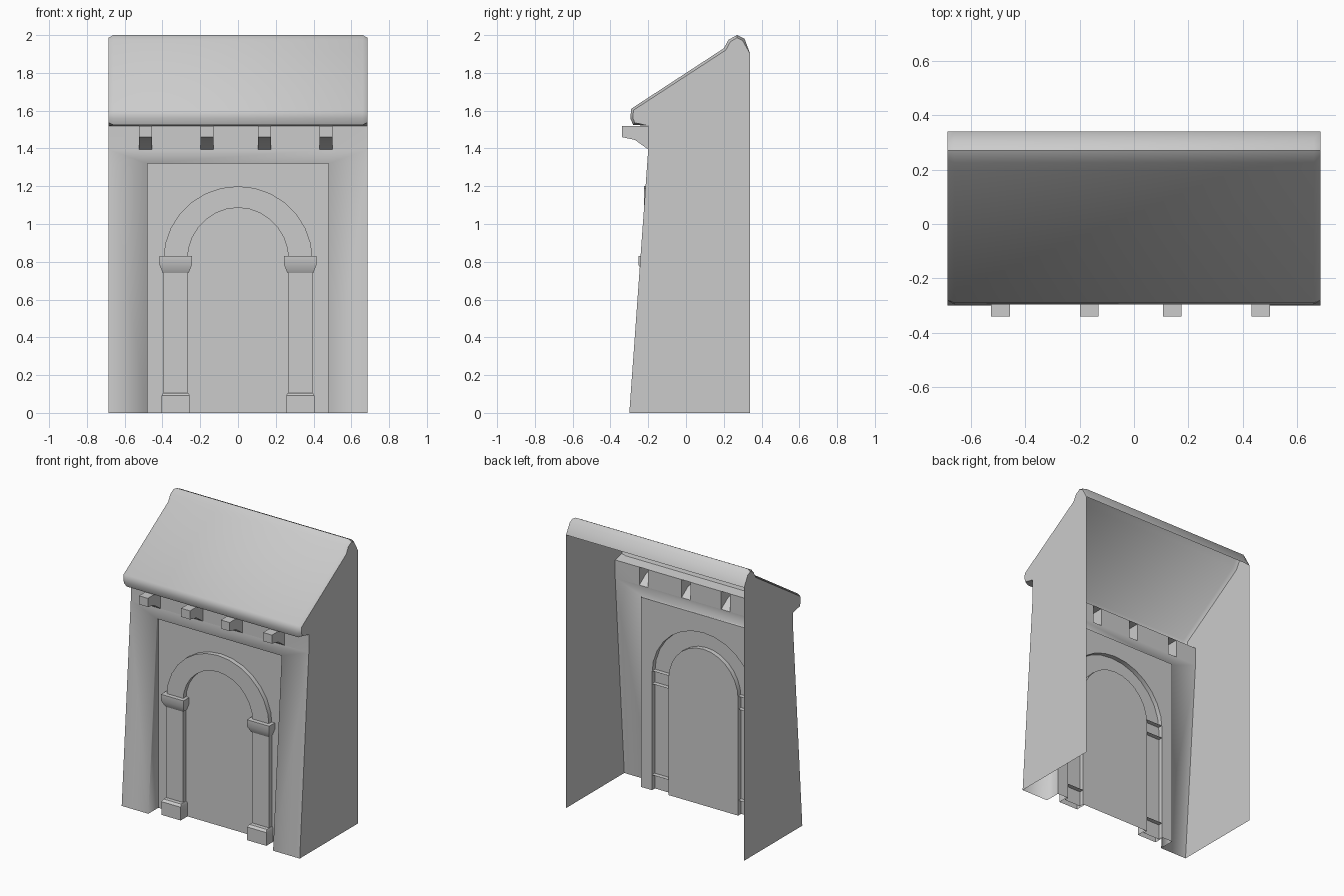
import bpy, bmesh, math
from mathutils import Vector

cube = bpy.data.objects.get("Cube")
if cube:
    bpy.data.objects.remove(cube, do_unlink=True)

stone = bpy.data.materials.new("pale grey stone")
stone.use_nodes = True
grey = (0.6, 0.6, 0.6, 1)
stone.diffuse_color = grey
stone.node_tree.nodes["Principled BSDF"].inputs["Base Color"].default_value = grey

HALF, BACK, PANEL = 0.685, 0.34, -0.19
OPEN, LINTEL, CORBEL_Z, TOP = 0.48, 1.32, 1.395, 1.52
FRONT, UP, DOWN = Vector((0, -1, 0)), Vector((0, 0, 1)), Vector((0, 0, -1))
RIGHT = Vector((1, 0, 0))


def shell(name, faces, angle=30):
    """Open surface from (corner points, facing direction) pairs."""
    bm = bmesh.new()
    for pts, facing in faces:
        face = bm.faces.new([bm.verts.new(p) for p in pts])
        face.normal_update()
        if face.normal.dot(facing) < 0:
            face.normal_flip()
    bmesh.ops.remove_doubles(bm, verts=bm.verts, dist=0.0005)
    mesh = bpy.data.meshes.new(name)
    bm.to_mesh(mesh)
    bm.free()
    mesh.materials.append(stone)
    obj = bpy.data.objects.new(name, mesh)
    bpy.context.collection.objects.link(obj)
    bpy.ops.object.select_all(action='DESELECT')
    obj.select_set(True)
    bpy.context.view_layer.objects.active = obj
    bpy.ops.object.shade_smooth_by_angle(angle=math.radians(angle))
    return obj


def wall_y(z):
    return -0.3 + 0.1 * min(z / CORBEL_Z, 1)


def wall_quad(x0, x1, z0, z1):
    a, b = wall_y(z0), wall_y(z1)
    return [(x0, a, z0), (x1, a, z0), (x1, b, z1), (x0, b, z1)], FRONT


# Battered front wall with gaps behind the corbels
corbel_xs = (-0.49, -0.165, 0.14, 0.465)
corbel_half = 0.034
faces = [wall_quad(-OPEN, OPEN, LINTEL, CORBEL_Z)]
for s in (-1, 1):
    faces.append(wall_quad(s * OPEN, s * HALF, 0, LINTEL))
    faces.append(wall_quad(s * OPEN, s * HALF, LINTEL, CORBEL_Z))
    # jamb of the recess
    faces.append(([(s * OPEN, wall_y(0), 0), (s * OPEN, PANEL, 0),
                   (s * OPEN, PANEL, LINTEL), (s * OPEN, wall_y(LINTEL), LINTEL)], -s * RIGHT))
faces.append(([(-OPEN, wall_y(LINTEL), LINTEL), (OPEN, wall_y(LINTEL), LINTEL),
               (OPEN, PANEL, LINTEL), (-OPEN, PANEL, LINTEL)], DOWN))
edges = [-HALF] + [x + d for x in corbel_xs for d in (-corbel_half, corbel_half)] + [HALF]
for x0, x1 in zip(edges[::2], edges[1::2]):
    faces.append(wall_quad(x0, x1, CORBEL_Z, TOP))
shell("front_wall", faces, 100)

# Side walls
for s, side in ((-1, "right"), (1, "left")):
    outline = [(wall_y(0), 0), (wall_y(CORBEL_Z), CORBEL_Z), (wall_y(TOP), TOP), (BACK, TOP), (BACK, 0)]
    shell(side + "_side_wall", [([(s * HALF, y, z) for y, z in outline], s * RIGHT)])

# Roof: eave, slope and rounded ridge, with softened ends and gables
roof = [Vector(p) for p in ((-0.2, 1.52), (-0.28, 1.525), (-0.295, 1.56), (-0.29, 1.61), (0.2, 1.93),
                            (0.225, 1.975), (0.27, 2.0), (0.31, 1.98), (0.34, 1.9))]


def outward(a, b):
    d = (b - a).normalized()
    return Vector((-d.y, d.x))


inset = [roof[0]]
for a, b, c in zip(roof, roof[1:], roof[2:]):
    inset.append(b - 0.014 * (outward(a, b) + outward(b, c)).normalized())
inset.append(roof[-1])
stations = [(-HALF, inset), (-0.66, roof), (0.66, roof), (HALF, inset)]
faces = []
for (x0, p), (x1, q) in zip(stations, stations[1:]):
    for i in range(len(roof) - 1):
        n = outward(roof[i], roof[i + 1])
        quad = [(x0, *p[i]), (x0, *p[i + 1]), (x1, *q[i + 1]), (x1, *q[i])]
        if i in (0, len(roof) - 2):
            quad = [v for k, v in enumerate(quad) if v not in quad[:k]]
        faces.append((quad, Vector((0, n.x, n.y))))
for s in (-1, 1):
    gable = [(s * HALF, *p) for p in inset] + [(s * HALF, BACK, TOP)]
    faces.append((gable, s * RIGHT))
shell("roof", faces, 50)

# Corbels under the eave, open at the back
profile = [(-0.2, TOP), (-0.34, TOP), (-0.34, 1.46), (-0.27, 1.445), (-0.2, CORBEL_Z)]
for i, cx in enumerate(corbel_xs):
    a, b = cx - corbel_half, cx + corbel_half
    faces = [([(x, y, z) for y, z in profile], d) for x, d in ((a, -RIGHT), (b, RIGHT))]
    for k, (p, q) in enumerate(zip(profile, profile[1:])):
        facing = (UP, FRONT, DOWN, DOWN)[k]
        faces.append(([(a, *p), (b, *p), (b, *q), (a, *q)], facing))
    shell(f"corbel_{i + 1}", faces)

# Arch and column shafts: one raised band, hollow behind
INNER, OUTER, SPRING, BAND = 0.268, 0.395, 0.81, -0.222


def arch_path(r, segments=14):
    top = [(-r * math.cos(math.pi * i / segments), SPRING + (r + (0.008 if r < 0.3 else -0.005))
            * math.sin(math.pi * i / segments)) for i in range(segments + 1)]
    return [(-r, 0)] + top + [(r, 0)]


inner, outer = arch_path(INNER), arch_path(OUTER)
faces = []
for i in range(len(inner) - 1):
    (ax, az), (bx, bz) = inner[i], inner[i + 1]
    (cx, cz), (dx, dz) = outer[i], outer[i + 1]
    out = Vector((az - bz, 0, bx - ax))
    faces.append(([(ax, BAND, az), (bx, BAND, bz), (dx, BAND, dz), (cx, BAND, cz)], FRONT))
    faces.append(([(ax, BAND, az), (bx, BAND, bz), (bx, PANEL, bz), (ax, PANEL, az)], -out))
    faces.append(([(cx, BAND, cz), (dx, BAND, dz), (dx, PANEL, dz), (cx, PANEL, cz)], out))
shell("arch", faces)

# Recessed panel around the arch and the blind doorway inside it
faces = [([(x, PANEL, z) for x, z in inner], FRONT)]
surround = [(OPEN, 0), (OPEN, LINTEL), (-OPEN, LINTEL), (-OPEN, 0)]
faces.append(([(x, PANEL, z) for x, z in outer + surround], FRONT))
shell("recessed_panel", faces)


def moulding(name, cx, levels, closed_top):
    """Stacked open-backed box; each level is height, half width, front y."""
    rings = [[(cx - w, PANEL, z), (cx - w, y, z), (cx + w, y, z), (cx + w, PANEL, z)]
             for z, w, y in levels]
    parts = []
    for lo, hi in zip(rings, rings[1:]):
        for k, facing in enumerate((-RIGHT, FRONT, RIGHT)):
            parts.append(([lo[k], lo[k + 1], hi[k + 1], hi[k]], facing))
    parts.append((rings[-1], UP))
    if closed_top:
        parts.append((rings[0], DOWN))
    shell(name, parts)


# Capitals and bases
for s, side in ((-1, "right"), (1, "left")):
    cx = s * 0.33
    moulding(side + "_capital", cx, [(0.74, 0.068, -0.228), (0.785, 0.086, -0.252), (0.83, 0.086, -0.252)], True)
    moulding(side + "_base", cx, [(0, 0.074, -0.265), (0.092, 0.074, -0.265), (0.106, 0.067, -0.25)], False)
